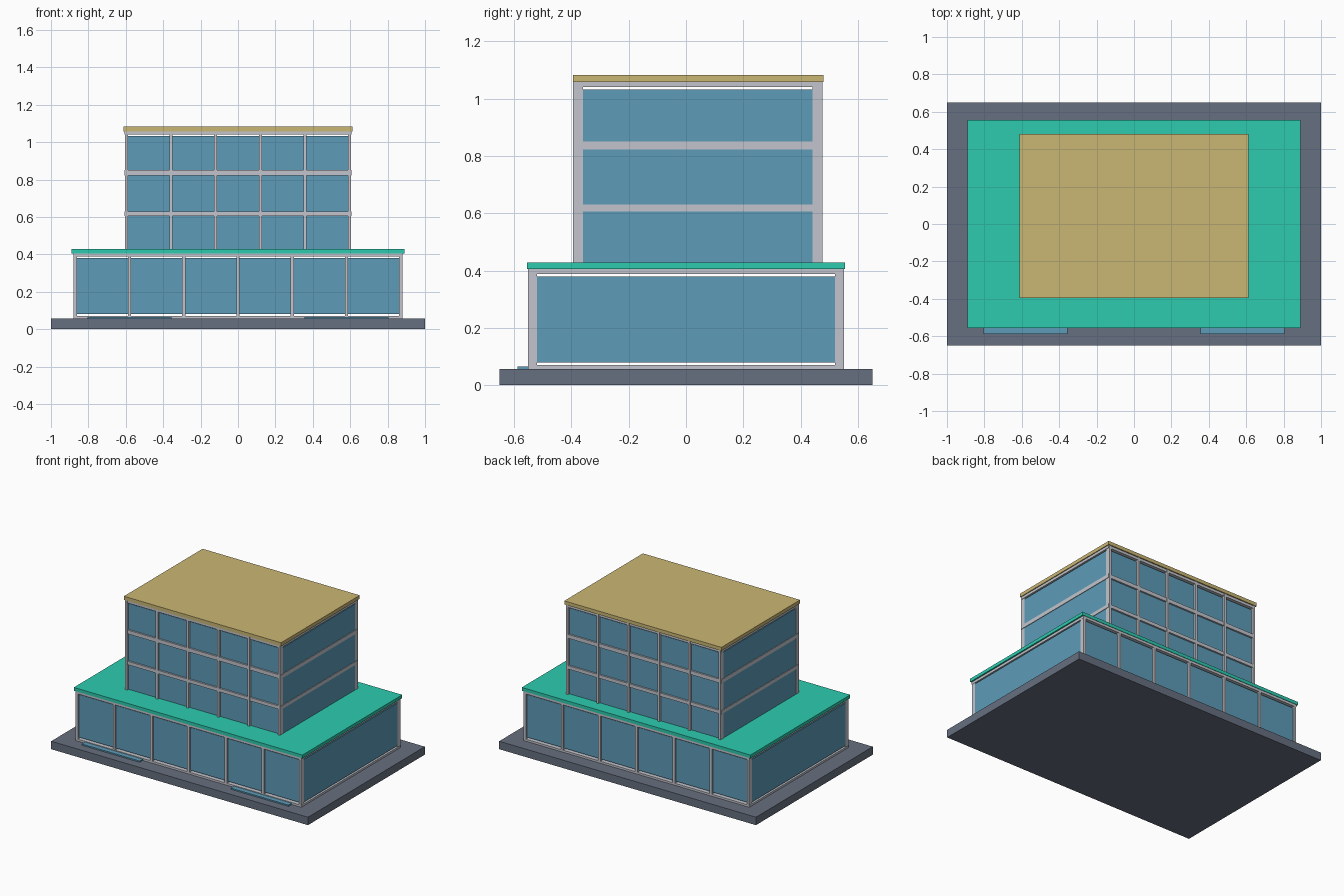
import bpy

cube = bpy.data.objects.get("Cube")
if cube:
    bpy.data.objects.remove(cube, do_unlink=True)


def material(name, r, g, b):
    """Flat material with a linear colour."""
    mat = bpy.data.materials.new(name)
    mat.use_nodes = True
    mat.diffuse_color = (r, g, b, 1)
    shader = next(n for n in mat.node_tree.nodes if n.type == "BSDF_PRINCIPLED")
    shader.inputs["Base Color"].default_value = (r, g, b, 1)
    return mat


paving = material("slate grey", 0.135, 0.16, 0.215)
glass = material("blue glass", 0.11, 0.33, 0.48)
metal = material("pale grey", 0.55, 0.56, 0.61)
green = material("teal green", 0.026, 0.6, 0.43)
tan = material("sand", 0.59, 0.47, 0.175)


def box(name, xs, ys, zs, mat):
    """Box spanning the given ranges."""
    spans = (xs, ys, zs)
    centre = [(a + b) / 2 for a, b in spans]
    bpy.ops.mesh.primitive_cube_add(size=1, location=centre)
    obj = bpy.context.object
    obj.name = name
    for v in obj.data.vertices:
        for i, (a, b) in enumerate(spans):
            v.co[i] *= b - a
    obj.data.materials.append(mat)
    return obj


def sym(half):
    return (-half, half)


def posts(name, half, bays, width, front, back, depth, zs):
    """Evenly spaced posts along the front and back facades."""
    for i in range(bays + 1):
        x = -half + 2 * half * i / bays
        xs = (x - width / 2, x + width / 2)
        box(f"{name}_front_post", xs, (front, front + depth), zs, metal)
        box(f"{name}_back_post", xs, (back - depth, back), zs, metal)


# Ground slab
box("base_slab", sym(1), sym(0.65), (0, 0.056), paving)

# Lower storey: glass between two thin plates, with facade posts
box("lower_glass", sym(0.878), sym(0.54), (0.08, 0.38), glass)
box("lower_sill", sym(0.88), sym(0.552), (0.056, 0.07), metal)
box("lower_header", sym(0.88), sym(0.552), (0.388, 0.405), metal)
posts("lower", 0.87, 6, 0.018, -0.552, 0.552, 0.032, (0.056, 0.405))
box("terrace_roof", sym(0.89), sym(0.555), (0.405, 0.428), green)

# Low entrance plates
for side, xs in (("right", (-0.805, -0.355)), ("left", (0.355, 0.805))):
    box(f"entrance_plate_{side}", xs, (-0.587, -0.54), (0.056, 0.065), glass)

# Upper storeys: glass core, floor bands and facade posts
box("upper_glass", sym(0.602), (-0.378, 0.46), (0.428, 1.032), glass)
for zs in ((0.606, 0.63), (0.823, 0.85), (1.04, 1.06)):
    box("floor_band", sym(0.606), (-0.39, 0.472), zs, metal)
posts("upper", 0.595, 5, 0.016, -0.394, 0.476, 0.034, (0.428, 1.06))
box("top_roof", sym(0.612), (-0.395, 0.48), (1.058, 1.083), tan)
